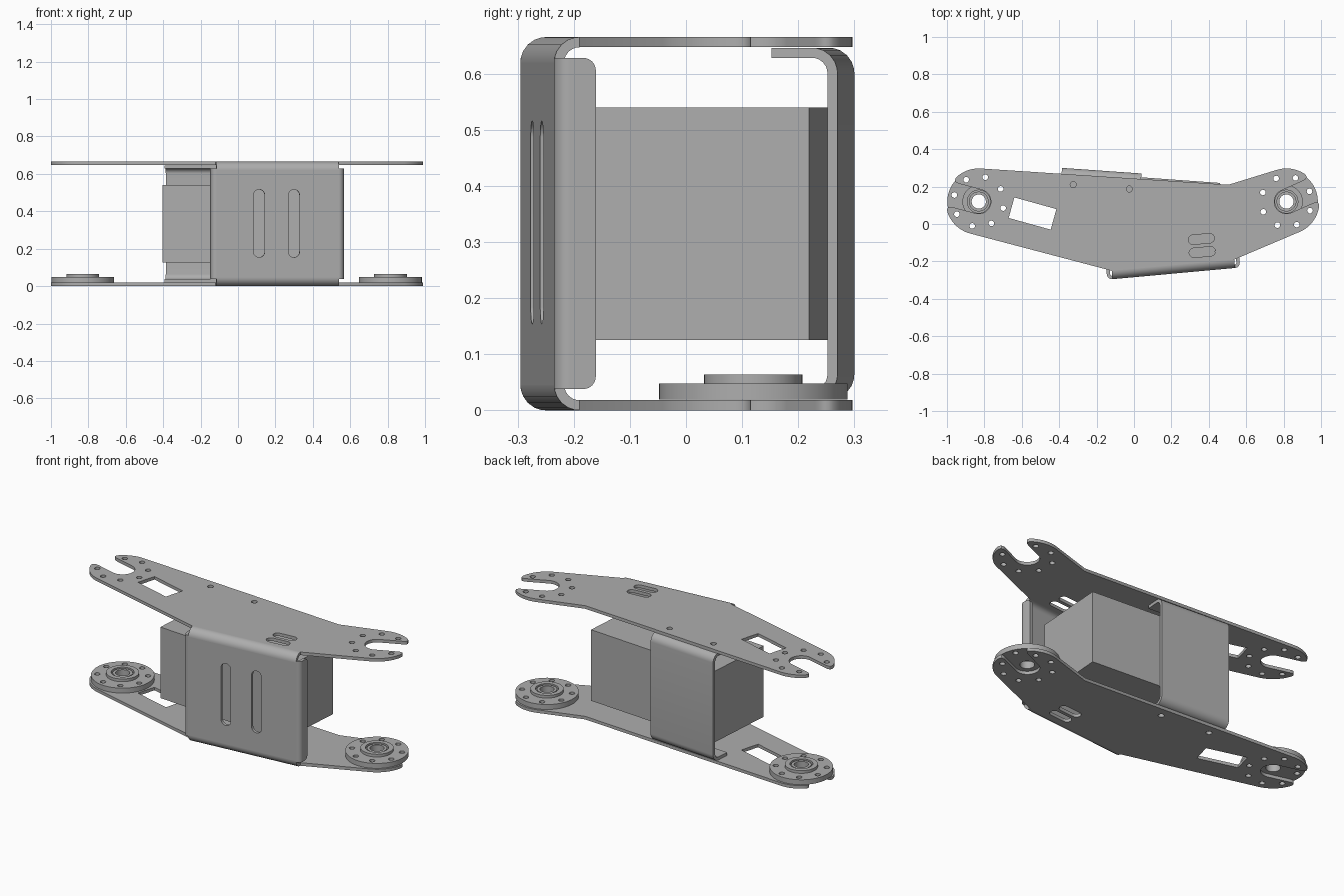
import bpy, bmesh
from math import radians, cos, sin, tan, asin, atan2, hypot, sqrt, pi
from mathutils import Matrix, Vector

if "Cube" in bpy.data.objects:
    bpy.data.objects.remove(bpy.data.objects["Cube"])

H, T, BEND = 0.665, 0.018, 0.045      # overall height, sheet thickness, bend radius

metal = bpy.data.materials.new("grey metal")
metal.use_nodes = True
GREY = (0.42, 0.42, 0.42, 1)
metal.diffuse_color = GREY
metal.node_tree.nodes["Principled BSDF"].inputs["Base Color"].default_value = GREY


def arc(cx, cy, r, a0, a1, n):
    """Points along an arc, angles in degrees."""
    steps = [radians(a0 + (a1 - a0) * i / n) for i in range(n + 1)]
    return [(cx + r * cos(a), cy + r * sin(a)) for a in steps]


def circle(c, r, n=32):
    return arc(c[0], c[1], r, 0, 360, n)[:-1]


def fillet(corners, steps=6):
    """Closed polygon from (x, y[, radius]) corners, with rounded corners."""
    out = []
    for i, c in enumerate(corners):
        p = Vector(c[:2])
        r = c[2] if len(c) > 2 else 0
        if r == 0:
            out.append(tuple(p))
            continue
        a = (Vector(corners[i - 1][:2]) - p).normalized()
        b = (Vector(corners[(i + 1) % len(corners)][:2]) - p).normalized()
        half = a.angle(b) / 2
        mid = p + (a + b).normalized() * (r / sin(half))
        v0 = p + a * (r / tan(half)) - mid
        v1 = p + b * (r / tan(half)) - mid
        for k in range(steps + 1):
            out.append(tuple(mid + v0.lerp(v1, k / steps).normalized() * r))
    return out


def rounded_box(cx, cy, w, h, r=0, turn=0):
    """Rotated rectangle loop with rounded corners."""
    m = Matrix.Rotation(radians(turn), 2)
    quad = [(-w, -h), (w, -h), (w, h), (-w, h)]
    pts = [m @ Vector((x / 2, y / 2)) for x, y in quad]
    return fillet([(cx + p.x, cy + p.y, r) for p in pts])


def frame(x, y, z, origin):
    """Matrix from three axes and an origin."""
    m = Matrix((x, y, z)).transposed().to_4x4()
    m.translation = origin
    return m


def solid(name, loops, lo, hi, base=None):
    """Extrude an outline with holes from lo to hi along the base's local z."""
    cu = bpy.data.curves.new(name, 'CURVE')
    cu.dimensions, cu.fill_mode, cu.extrude = '2D', 'BOTH', (hi - lo) / 2
    for loop in loops:
        sp = cu.splines.new('POLY')
        sp.points.add(len(loop) - 1)
        for pt, co in zip(sp.points, loop):
            pt.co = (co[0], co[1], 0, 1)
        sp.use_cyclic_u = True
    tmp = bpy.data.objects.new(name + "_outline", cu)
    bpy.context.collection.objects.link(tmp)
    graph = bpy.context.evaluated_depsgraph_get()
    me = bpy.data.meshes.new_from_object(tmp.evaluated_get(graph))
    bpy.data.objects.remove(tmp)
    me.transform((base or Matrix()) @ Matrix.Translation((0, 0, (lo + hi) / 2)))
    bm = bmesh.new()
    bm.from_mesh(me)
    bmesh.ops.remove_doubles(bm, verts=bm.verts, dist=1e-5)
    bmesh.ops.recalc_face_normals(bm, faces=bm.faces)
    bm.to_mesh(me)
    bm.free()
    me.materials.clear()
    me.materials.append(metal)
    ob = bpy.data.objects.new(name, me)
    bpy.context.collection.objects.link(ob)
    for o in bpy.context.selected_objects:
        o.select_set(False)
    ob.select_set(True)
    bpy.context.view_layer.objects.active = ob
    bpy.ops.object.shade_smooth_by_angle(angle=radians(30))
    return ob


def fold_frames(p0, p1):
    """Length, and frames for the wall, its end profile and its floor plan."""
    d = Vector((p1[0] - p0[0], p1[1] - p0[1], 0))
    u, up = d.normalized(), Vector((0, 0, 1))
    n = up.cross(u)
    o = Vector((p0[0], p0[1], 0))
    return d.length, frame(u, up, -n, o), frame(n, up, u, o), frame(u, n, up, o)


# Fork ends: centre, slot direction, arc start and end
ENDS = [((-0.83, 0.12), 165, 86, 255), ((0.815, 0.12), 24, -65, 108)]
R, SLOT = 0.177, 0.065


def fork(c, slot, a0, a1):
    """Round plate end with a U slot and rounded prong tips."""
    spread = asin(SLOT / R)
    gap = spread * 180 / pi + 12
    d = Vector((cos(radians(slot)), sin(radians(slot))))
    n = Vector((-d.y, d.x))
    c2 = Vector(c)

    def tip(side):
        start = c2 + Matrix.Rotation(side * radians(gap), 2) @ d * R
        corner = c2 + d * sqrt(R * R - SLOT * SLOT) + n * side * SLOT
        end = corner - d * 0.04
        ts = [i / 6 for i in range(7)]
        return [tuple(start * (1 - t) ** 2 + corner * 2 * t * (1 - t) + end * t * t) for t in ts]

    first = arc(*c, R, a0, slot - gap, 14)[:-1] + tip(-1)
    throat = arc(*c, SLOT, slot - 90, slot - 270, 18)
    return first + throat + tip(1)[::-1] + arc(*c, R, slot + gap, a1, 14)[1:]


# Front fold line shared by plates and wall
F0, F1 = (-0.115, -0.295), (0.54, -0.235)
L, wall, profile, plan = fold_frames(F0, F1)
fold = [tuple((plan @ Vector((u, BEND, 0))).xy) for u in (0, L)]

# Upper and lower plates
outline = fork(*ENDS[0]) + fold + fork(*ENDS[1]) + [(0.505, 0.21)]
holes = [circle((-0.325, 0.21), 0.016, 16), circle((-0.025, 0.187), 0.016, 16)]
holes.append(rounded_box(-0.5425, 0.056, 0.233, 0.114, 0, -15.5))
holes += [rounded_box(x, y, 0.14, 0.05, 0.0249, 5) for x, y in ((0.36, -0.08), (0.365, -0.15))]
for c, slot, _, _ in ENDS:
    for k in range(1, 8):
        holes.append(circle(arc(*c, 0.135, slot + 45 * k, 0, 1)[0], 0.015, 16))
solid("lower_plate", [outline] + holes, 0, T)
solid("upper_plate", [outline] + holes, H - T, H)

# Front wall with two long slots
panel = [(0, BEND), (L, BEND), (L, H - BEND), (0, H - BEND)]
slots = [rounded_box(u, 0.335, 0.06, 0.362, 0.0299) for u in (0.229, 0.416)]
solid("front_wall", [panel] + slots, -T, 0, wall)

# Bends joining the wall to the plates
q = BEND + 0.001
bend = [(q, 0), (0, 0, BEND), (0, q), (T, q), (T, T, BEND - T), (q, T)]
solid("lower_bend", [fillet(bend)], 0, L, profile)
flip = [(c[0], H - c[1], *c[2:]) for c in bend]
solid("upper_bend", [fillet(flip)], 0, L, profile)

# Side flanges of the front wall
OUT, Z0, Z1 = 0.028, 0.038, 0.628
for name, at, s in (("left", L, 1), ("right", 0, -1)):
    shape = [(0, 0), (OUT, 0, 0.027), (OUT, 0.045), (OUT - T, 0.045), (OUT - T, T, 0.009), (0, T)]
    solid(name + "_flange_bend",
          [fillet([(at + s * c[0], c[1], *c[2:]) for c in shape])], Z0, Z1, plan)
    lo, hi = sorted((at + s * OUT, at + s * (OUT - T)))
    lip = [(0.045, Z0), (0.072, Z0, 0.022), (0.072, Z1, 0.022), (0.045, Z1)]
    solid(name + "_flange_lip", [fillet(lip)], lo, hi, profile)

# Rear C-shaped bracket
length, _, profile, _ = fold_frames((0.04, 0.27), (-0.385, 0.30))
b, t, d = T + 0.001, H - T - 0.001, 0.118
channel = [(d, b), (0, b, BEND), (0, t, BEND), (d, t),
           (d, t - T), (T, t - T, BEND - T), (T, b + T, BEND - T), (d, b + T)]
solid("rear_bracket", [fillet(channel)], 0, length, profile)

# Central block
solid("centre_block", [rounded_box(0.028, 0.04, 0.837, 0.42, 0, -4.1)], 0.125, 0.54)

# Round joint hubs on the lower plate
for name, (c, slot, _, _) in zip(("right", "left"), ENDS):
    bolts = [circle(arc(*c, 0.135, slot + 45 * k, 0, 1)[0], 0.015, 16) for k in range(8)]
    solid(name + "_hub_disc", [circle(c, 0.168, 64), circle(c, 0.053, 40)] + bolts, T + 0.001, 0.048)
    solid(name + "_hub_boss", [circle(c, 0.0875, 48), circle(c, 0.061, 40)], 0.047, 0.064)
    solid(name + "_hub_sleeve", [circle(c, 0.053, 40), circle(c, 0.038, 40)], T + 0.001, 0.06)
